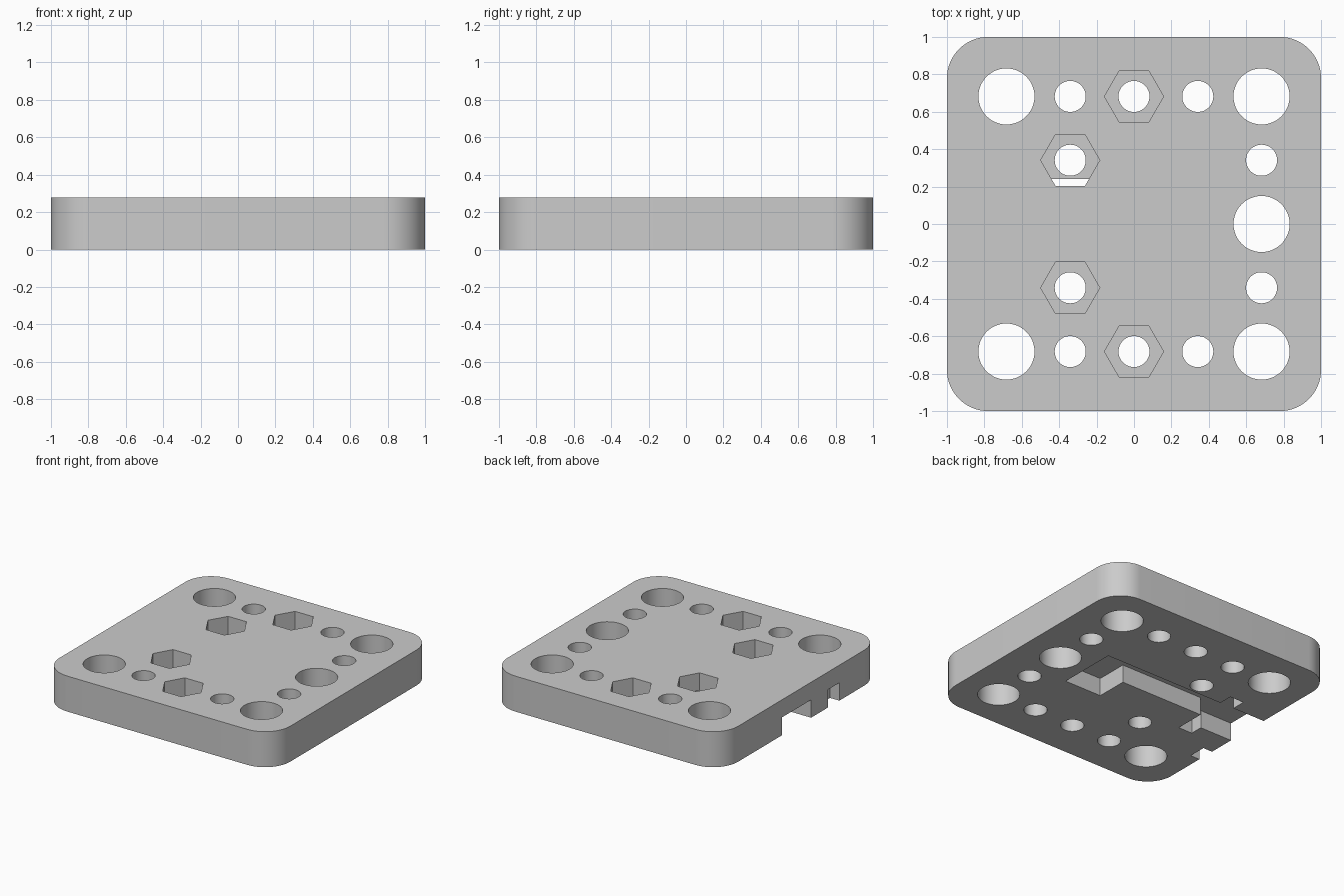
import bpy, bmesh, math

old = bpy.data.objects.get("Cube")
if old:
    bpy.data.objects.remove(old, do_unlink=True)

HEIGHT = 0.278
POCKET_TOP = 0.14    # ceiling of the underside recesses
NUT_FLOOR = 0.13     # floor of the hexagonal nut traps
PITCH = 0.341        # hole spacing
BIG, SMALL, NUT = 0.15, 0.083, 0.158

grey = bpy.data.materials.new("plain grey")
grey.use_nodes = True
grey.diffuse_color = (0.6, 0.6, 0.6, 1)
grey.node_tree.nodes["Principled BSDF"].inputs["Base Color"].default_value = (0.6, 0.6, 0.6, 1)


def prism(name, outline, z0, z1):
    """Extrude a counter-clockwise outline between two heights."""
    bm = bmesh.new()
    base = bm.faces.new([bm.verts.new((x, y, z0)) for x, y in outline])
    top = bmesh.ops.extrude_face_region(bm, geom=[base])
    verts = [v for v in top["geom"] if isinstance(v, bmesh.types.BMVert)]
    bmesh.ops.translate(bm, verts=verts, vec=(0, 0, z1 - z0))
    bmesh.ops.recalc_face_normals(bm, faces=bm.faces)
    mesh = bpy.data.meshes.new(name)
    bm.to_mesh(mesh)
    bm.free()
    mesh.materials.append(grey)
    obj = bpy.data.objects.new(name, mesh)
    bpy.context.collection.objects.link(obj)
    return obj


def arc(cx, cy, r, count, start=0.0, sweep=math.tau, closed=True):
    steps = count if closed else count - 1
    return [(cx + r * math.cos(start + sweep * i / steps),
             cy + r * math.sin(start + sweep * i / steps)) for i in range(count)]


def cut(target, cutter):
    """Subtract the cutter and remove it."""
    cutter.hide_render = True
    mod = target.modifiers.new("cut", 'BOOLEAN')
    mod.operation = 'DIFFERENCE'
    mod.solver = 'EXACT'
    mod.object = cutter
    bpy.context.view_layer.objects.active = target
    bpy.ops.object.modifier_apply(modifier=mod.name)
    bpy.data.objects.remove(cutter, do_unlink=True)


# Plate with rounded corners
R = 0.22
outline = []
for i, (sx, sy) in enumerate([(1, 1), (-1, 1), (-1, -1), (1, -1)]):
    outline += arc(sx * (1 - R), sy * (1 - R), R, 17, i * math.pi / 2, math.pi / 2, False)
plate = prism("mounting_plate", outline, 0, HEIGHT)

# Underside recess: end slot, cross flange, cable channel and square pocket
recess = [(-1.1, -0.12), (-0.72, -0.12), (-0.72, -0.22), (-0.6, -0.22),
          (-0.6, 0.02), (0.12, 0.02), (0.12, -0.23), (0.44, -0.23),
          (0.44, 0.24), (-0.6, 0.24), (-0.6, 0.35), (-0.72, 0.35),
          (-0.72, 0.24), (-1.1, 0.24)]
cut(plate, prism("recess_cutter", recess, -0.1, POCKET_TOP))

# Small notch in the side edge
notch = [(-1.1, -0.47), (-0.92, -0.47), (-0.92, -0.33), (-1.1, -0.33)]
cut(plate, prism("notch_cutter", notch, -0.1, POCKET_TOP))

# Through holes
big = [(2, 2), (2, -2), (-2, 2), (-2, -2), (2, 0)]
nuts = [(0, 2), (0, -2), (-1, 1), (-1, -1)]
small = nuts + [(1, 2), (-1, 2), (1, -2), (-1, -2), (2, 1), (2, -1)]
for spots, radius in ((big, BIG), (small, SMALL)):
    for i, j in spots:
        ring = arc(i * PITCH, j * PITCH, radius, 48)
        cut(plate, prism("hole_cutter", ring, -0.1, HEIGHT + 0.1))

# Hexagonal nut traps in the top
for i, j in nuts:
    cut(plate, prism("nut_cutter", arc(i * PITCH, j * PITCH, NUT, 6), NUT_FLOOR, HEIGHT + 0.1))

# Smooth the round walls, keep the edges sharp
bpy.ops.object.select_all(action='DESELECT')
plate.select_set(True)
bpy.context.view_layer.objects.active = plate
bpy.ops.object.shade_smooth_by_angle(angle=math.radians(30))
